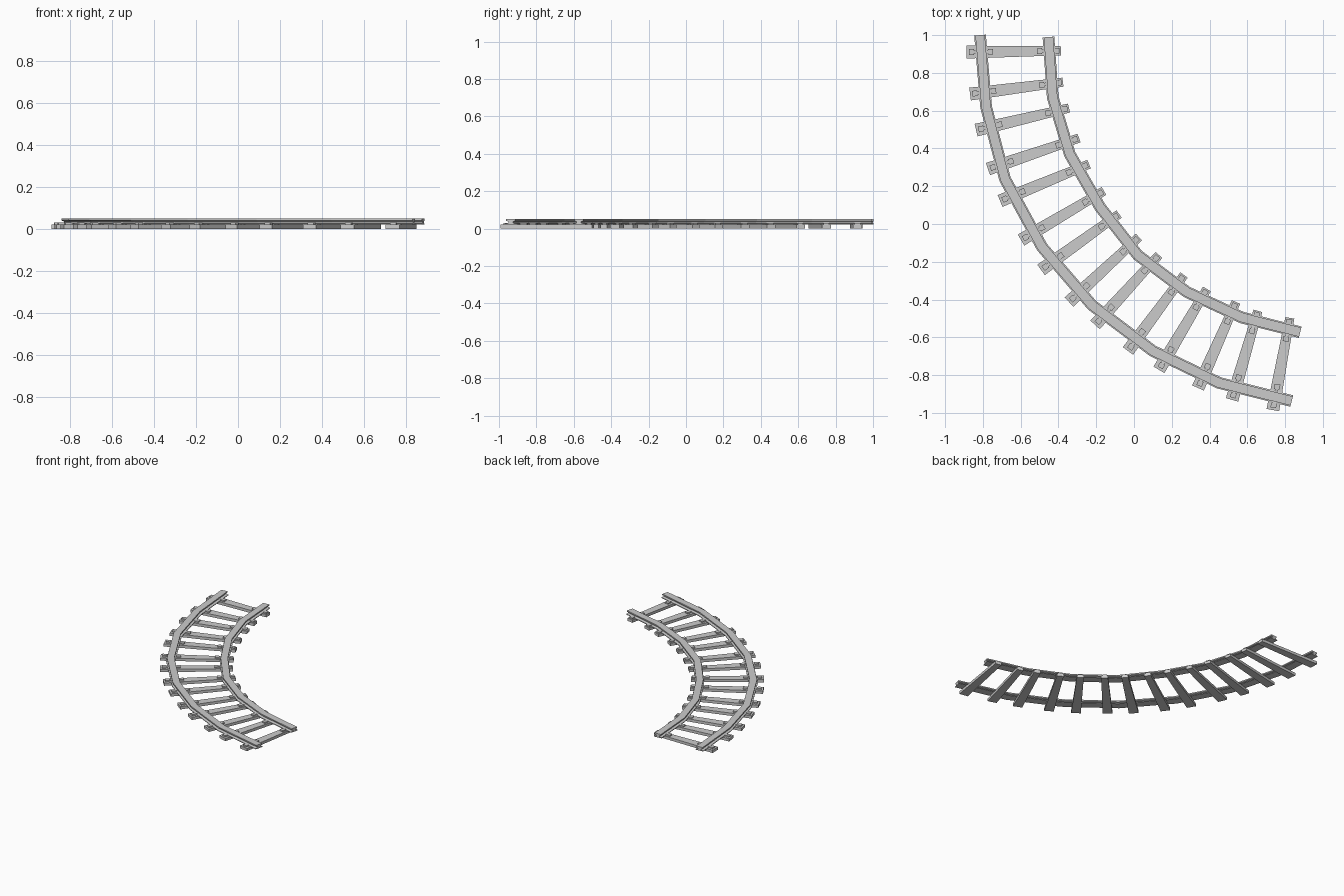
import bpy, bmesh
from mathutils import Vector

if "Cube" in bpy.data.objects:
    bpy.data.objects.remove(bpy.data.objects["Cube"])

OUTER = [(-.815, 1.0), (-.783, .62), (-.683, .238), (-.487, -.122),
         (-.222, -.43), (.10, -.672), (.45, -.841), (.835, -.937)]
INNER = [(-.453, .99), (-.43, .67), (-.34, .37), (-.18, .09),
         (.02, -.165), (.28, -.36), (.571, -.495), (.88, -.573)]
# I-shaped rail section, right half: (offset, height)
HALF = [(.031, .021), (.031, .026), (.012, .030), (.012, .037), (.025, .041), (.025, .05)]
SECTION = HALF + [(-o, z) for o, z in reversed(HALF)]
# sleeper ends: outer x, y, inner x, y
SLEEPERS = [(-.886, .91, -.386, .917), (-.868, .688, -.376, .751), (-.836, .497, -.344, .614),
            (-.773, .291, -.291, .455), (-.709, .122, -.238, .317), (-.598, -.085, -.159, .175),
            (-.492, -.243, -.079, .053), (-.344, -.413, .026, -.069), (-.206, -.534, .132, -.164),
            (-.032, -.672, .265, -.27), (.132, -.772, .386, -.344), (.339, -.868, .54, -.413),
            (.519, -.931, .656, -.46), (.735, -.985, .825, -.497)]


def finish(name, bm):
    bmesh.ops.recalc_face_normals(bm, faces=bm.faces)
    me = bpy.data.meshes.new(name)
    bm.to_mesh(me)
    bm.free()
    ob = bpy.data.objects.new(name, me)
    bpy.context.collection.objects.link(ob)


def loft(bm, rings):
    """Join rings of points with quads and close both ends."""
    vs = [[bm.verts.new(p) for p in r] for r in rings]
    n = len(vs[0])
    for a, b in zip(vs, vs[1:]):
        for i in range(n):
            j = (i + 1) % n
            bm.faces.new((a[i], a[j], b[j], b[i]))
    bm.faces.new(vs[0])
    bm.faces.new(vs[-1])


def rail(name, pts):
    """Sweep the section along a path with mitred corners."""
    pts = [Vector(p) for p in pts]
    dirs = [(b - a).normalized() for a, b in zip(pts, pts[1:])]
    rings = []
    for i, p in enumerate(pts):
        d0, d1 = dirs[max(i - 1, 0)], dirs[min(i, len(dirs) - 1)]
        t = (d0 + d1).normalized()
        side = Vector((-t.y, t.x)) / t.dot(d1)
        rings.append([(*(p + side * o), z) for o, z in SECTION])
    bm = bmesh.new()
    loft(bm, rings)
    finish(name, bm)


def bar(bm, a, b, wa, wb, z0, za, zb):
    """Box from a to b; widths and top heights may differ at each end."""
    d = (b - a).normalized()
    side = Vector((-d.y, d.x)) / 2
    loft(bm, [[(*(p - side * w), z0), (*(p + side * w), z0),
               (*(p + side * w), z), (*(p - side * w), z)]
              for p, w, z in ((a, wa, za), (b, wb, zb))])


rail("outer_rail", OUTER)
rail("inner_rail", INNER)

# Tapered sleepers, each with four rail clips
for k, (ax, ay, bx, by) in enumerate(SLEEPERS):
    a, b = Vector((ax, ay)), Vector((bx, by))
    d = (b - a).normalized()
    bm = bmesh.new()
    bar(bm, a, b, .068, .048, 0, .021, .021)
    finish(f"sleeper_{k + 1}", bm)

    bm = bmesh.new()
    for f, s in ((.055, 1), (.25, -1), (.775, 1), (.955, -1)):
        c = a.lerp(b, f)
        bar(bm, c - d * s * .015, c + d * s * .012, .03, .03, .019, .031, .031)
        bar(bm, c + d * s * .012, c + d * s * .028, .018, .018, .019, .031, .028)
    finish(f"rail_clips_{k + 1}", bm)
